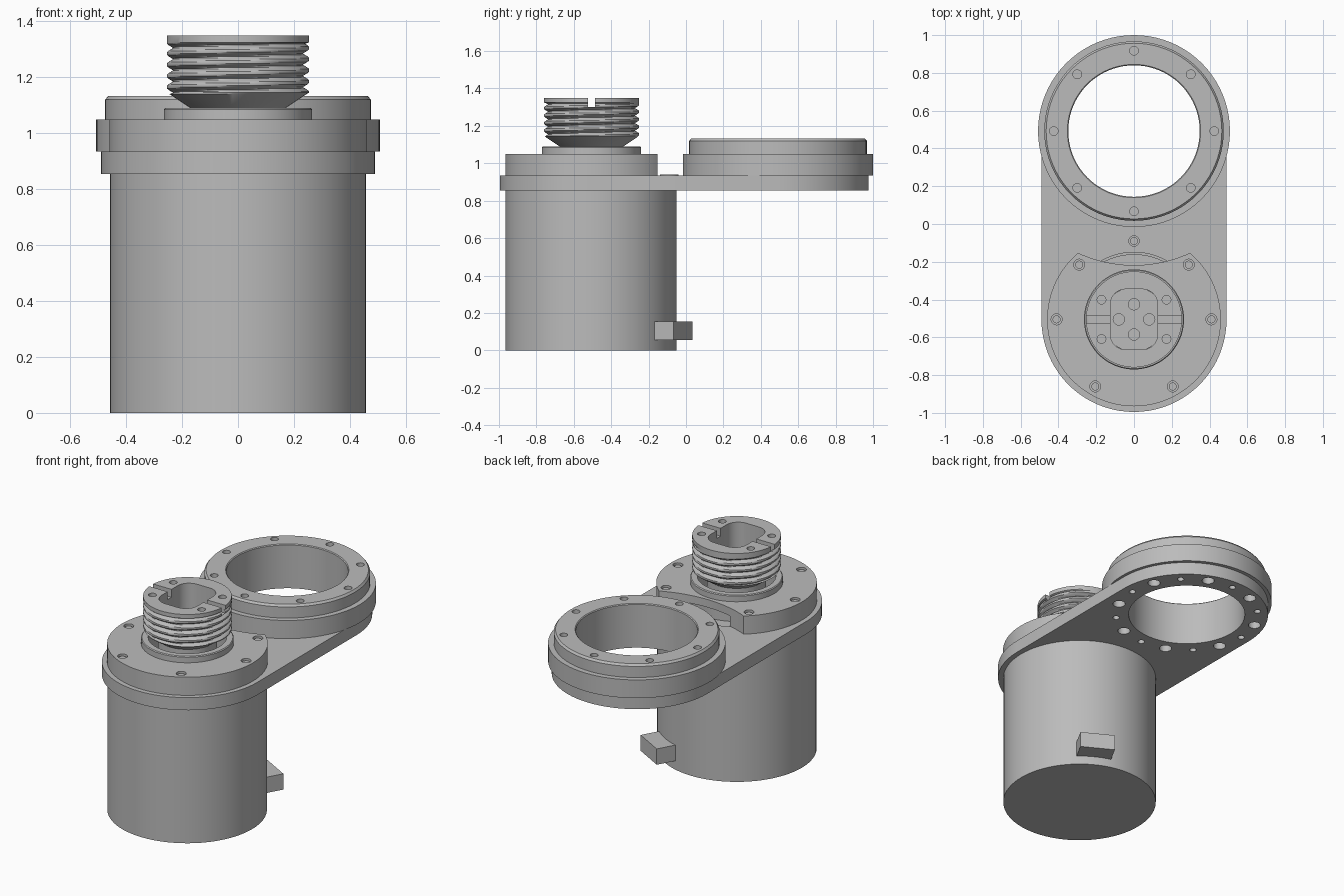
import bpy, bmesh, math
from mathutils import Matrix, Vector

if "Cube" in bpy.data.objects:
    bpy.data.objects.remove(bpy.data.objects["Cube"], do_unlink=True)

SEG = 80
MOTOR = -0.505   # y of the motor axis
RING = 0.492     # y of the ring axis

grey = bpy.data.materials.new("machined grey")
grey.use_nodes = True
grey.diffuse_color = (0.5, 0.5, 0.5, 1)
grey.node_tree.nodes["Principled BSDF"].inputs["Base Color"].default_value = (0.5, 0.5, 0.5, 1)


def finish(name, bm):
    bmesh.ops.recalc_face_normals(bm, faces=bm.faces)
    me = bpy.data.meshes.new(name)
    bm.to_mesh(me)
    bm.free()
    me.materials.append(grey)
    ob = bpy.data.objects.new(name, me)
    bpy.context.collection.objects.link(ob)
    return ob


def select(ob):
    bpy.ops.object.select_all(action='DESELECT')
    ob.select_set(True)
    bpy.context.view_layer.objects.active = ob


def smooth(ob):
    select(ob)
    bpy.ops.object.shade_smooth_by_angle(angle=math.radians(30))
    return ob


def add_prism(bm, outline, z0, z1):
    face = bm.faces.new([bm.verts.new((x, y, z0)) for x, y in outline])
    new = bmesh.ops.extrude_face_region(bm, geom=[face])["geom"]
    verts = [v for v in new if isinstance(v, bmesh.types.BMVert)]
    bmesh.ops.translate(bm, verts=verts, vec=(0, 0, z1 - z0))


def arc(cx, cy, r, a0=0, a1=360, n=SEG, closed=True):
    count = n if closed else n + 1
    angles = [math.radians(a0 + (a1 - a0) * i / n) for i in range(count)]
    return [(cx + r * math.cos(a), cy + r * math.sin(a)) for a in angles]


def prism(name, outlines, z0, z1):
    bm = bmesh.new()
    for outline in outlines:
        add_prism(bm, outline, z0, z1)
    return finish(name, bm)


def cut(ob, outlines, z0, z1):
    cutter = prism("cutter", outlines, z0, z1)
    cutter.hide_render = True
    mod = ob.modifiers.new("cut", 'BOOLEAN')
    mod.operation = 'DIFFERENCE'
    mod.solver = 'EXACT'
    mod.object = cutter
    select(ob)
    bpy.ops.object.modifier_apply(modifier=mod.name)
    bpy.data.objects.remove(cutter, do_unlink=True)


def lathe(name, profile, cy):
    """Spin a closed (radius, z) profile into a ring."""
    bm = bmesh.new()
    loops = [[bm.verts.new((x, y, z)) for x, y in arc(0, cy, r)] for r, z in profile]
    for a, b in zip(loops, loops[1:] + loops[:1]):
        for i in range(SEG):
            j = (i + 1) % SEG
            bm.faces.new((a[i], a[j], b[j], b[i]))
    return finish(name, bm)


def around(cy, radius, angles):
    return [(radius * math.cos(math.radians(a)), cy + radius * math.sin(math.radians(a))) for a in angles]


def holes(points, r, n=20):
    return [arc(x, y, r, n=n) for x, y in points]


# Motor can, pilot disc and cable plug
smooth(prism("motor_body", [arc(0, MOTOR - 0.003, 0.457)], 0, 0.855))
smooth(prism("motor_pilot", [arc(0, MOTOR, 0.345)], 0.85, 0.925))
bm = bmesh.new()
bmesh.ops.create_cube(bm, size=1)
turn = Matrix.Rotation(math.radians(61), 4, 'Z')
place = Matrix.Translation((0, MOTOR, 0.105)) @ turn @ Matrix.Translation((0.48, 0, 0))
bmesh.ops.transform(bm, matrix=place @ Matrix.Diagonal((0.16, 0.21, 0.1, 1)), verts=bm.verts)
finish("cable_plug", bm)

# Adapter plate with rounded ends
eighths = [45 * i for i in range(8)]
ring_screws = around(RING, 0.425, eighths)
plate_outline = (arc(0, MOTOR, 0.49, 180, 360, 40, False)
                 + arc(0, 0.487, 0.49, 0, 180, 40, False))
plate = prism("adapter_plate", [plate_outline], 0.855, 0.935)
cut(plate, [arc(0, RING, 0.348), arc(0, MOTOR, 0.355)], 0.8, 1)
cut(plate, holes(around(RING, 0.425, [a + 22.5 for a in eighths]), 0.037)
    + holes(ring_screws, 0.02), 0.8, 0.915)
cut(plate, holes([(0, -0.09)], 0.028), 0.9, 1)
smooth(plate)
boss = lathe("plate_screw_collar", [(0.03, 0.93), (0.05, 0.93), (0.05, 0.94), (0.03, 0.94)], -0.09)
smooth(boss)
smooth(prism("plate_screw", holes([(0, -0.09)], 0.02), 0.89, 0.925))

# Bearing ring: wide flange, narrower chamfered collar, eight screw holes
ring = lathe("bearing_ring", [(0.348, 0.935), (0.508, 0.935), (0.508, 1.05), (0.475, 1.05),
                              (0.475, 1.12), (0.465, 1.133), (0.353, 1.133), (0.348, 1.128)], RING)
cut(ring, holes(ring_screws, 0.023), 1.07, 1.2)
smooth(ring)

# Motor flange, scooped out to clear the ring and hollow underneath
flange = prism("motor_flange", [arc(0, MOTOR, 0.46)], 0.935, 1.05)
cut(flange, [arc(0, RING, 0.71)], 0.9, 1.1)
cut(flange, [arc(0, MOTOR, 0.35)], 0.9, 1.0)
cut(flange, [arc(0, MOTOR, 0.26)], 0.9, 1.1)
flange_screws = around(MOTOR, 0.41, [0, 45, 135, 180, 240, 300])
cut(flange, holes(flange_screws, 0.029), 0.985, 1.1)
smooth(flange)
smooth(prism("flange_screws", holes(flange_screws, 0.021), 0.98, 1.04))

# Raised collar and hub below the threaded fitting
smooth(lathe("shaft_collar", [(0.225, 0.9), (0.265, 0.9), (0.265, 1.085),
                              (0.26, 1.09), (0.225, 1.09)], MOTOR))
hub = prism("shaft_hub", [arc(0, MOTOR, 0.17)], 0.9, 1.1)
pin_points = around(MOTOR, 0.08, [0, 90, 180, 270])
cut(hub, holes(pin_points, 0.03), 1.0, 1.2)
smooth(hub)

# Threaded fitting: tapered foot and a helical thread
PITCH, STEPS = 0.04, 8
bm = bmesh.new()
rows = [(0.17, 1.09, False), (0.245, 1.14, False)]
rows += [(0.254, 1.145 + PITCH / STEPS * i, True) for i in range(36)]
rows += [(0.254, 1.325, False), (0.254, 1.35, False)]
loops = []
for radius, z, threaded in rows:
    loop = []
    for i in range(SEG):
        a = 2 * math.pi * i / SEG
        phase = ((z - 1.145) / PITCH - i / SEG) % 1
        depth = 0.022 * max(0, 1 - abs(phase - 0.5) * 3) if threaded else 0
        r = radius - depth
        loop.append(bm.verts.new((r * math.cos(a), MOTOR + r * math.sin(a), z)))
    loops.append(loop)
for low, high in zip(loops, loops[1:]):
    for i in range(SEG):
        j = (i + 1) % SEG
        bm.faces.new((low[i], low[j], high[j], high[i]))
bm.faces.new(loops[0])
bm.faces.new(loops[-1])
fitting = finish("threaded_fitting", bm)

# Rounded square pocket, cross slot and screw holes in the fitting
pocket = []
for k, (sx, sy) in enumerate([(1, 1), (-1, 1), (-1, -1), (1, -1)]):
    pocket += arc(sx * 0.045, MOTOR + sy * 0.08, 0.08, 90 * k, 90 * k + 90, 8, False)
cut(fitting, [pocket], 1.0, 1.5)
slot = [(x, MOTOR + y) for x, y in [(-0.3, -0.019), (0.3, -0.019), (0.3, 0.019), (-0.3, 0.019)]]
cut(fitting, [slot], 1.30, 1.5)
cut(fitting, holes([(sx * 0.172, MOTOR + sy * 0.104) for sx in (1, -1) for sy in (1, -1)], 0.023),
    1.28, 1.5)
smooth(fitting)
